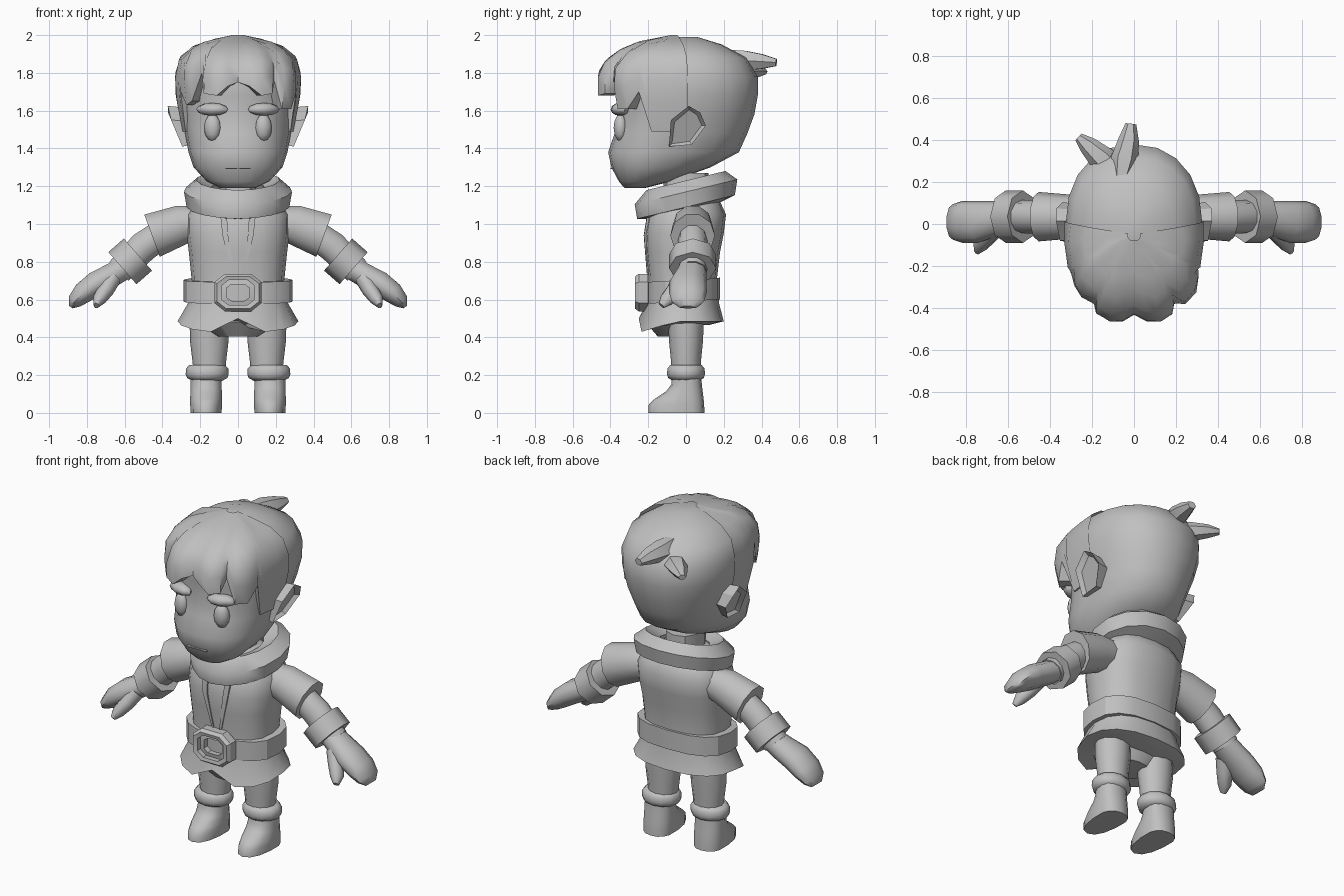
import bpy, bmesh, math
from mathutils import Vector

if "Cube" in bpy.data.objects:
    bpy.data.objects.remove(bpy.data.objects["Cube"])

GREY = bpy.data.materials.new("plain grey")
GREY.diffuse_color = (0.53, 0.53, 0.53, 1)
GREY.use_nodes = True
GREY.node_tree.nodes["Principled BSDF"].inputs["Base Color"].default_value = GREY.diffuse_color


def finish(bm, name, mirror=False, angle=38):
    bmesh.ops.recalc_face_normals(bm, faces=bm.faces)
    me = bpy.data.meshes.new(name)
    bm.to_mesh(me)
    bm.free()
    ob = bpy.data.objects.new(name, me)
    bpy.context.collection.objects.link(ob)
    me.materials.append(GREY)
    bpy.ops.object.select_all(action='DESELECT')
    ob.select_set(True)
    bpy.context.view_layer.objects.active = ob
    bpy.ops.object.shade_smooth_by_angle(angle=math.radians(angle))
    if mirror:
        ob.modifiers.new("mirror", 'MIRROR').use_clip = False
    return ob


def loft(name, rings, mirror=False, closed=False, wrap=True, caps=True, angle=38):
    """Skin a list of point rings; closed joins the last ring to the first."""
    bm = bmesh.new()
    vs = [[bm.verts.new(p) for p in r] for r in rings]
    n = len(vs[0])
    for k in range(len(vs) if closed else len(vs) - 1):
        a, b = vs[k], vs[(k + 1) % len(vs)]
        for i in range(n if wrap else n - 1):
            j = (i + 1) % n
            bm.faces.new((a[i], a[j], b[j], b[i]))
    if caps and not closed:
        bm.faces.new(vs[0])
        bm.faces.new(vs[-1])
    return finish(bm, name, mirror, angle)


def sp(v, e):
    return math.copysign(abs(v) ** (2 / e), v)


def oval(z, hx, yf, yb, yc=None, cx=0, n=16, e=2.3):
    """Horizontal ring with different depths in front and behind."""
    yc = (yf + yb) / 2 if yc is None else yc
    pts = []
    for i in range(n):
        t = 2 * math.pi * i / n
        s, c = sp(math.sin(t), e), sp(math.cos(t), e)
        pts.append((cx + hx * s, yc + c * ((yb - yc) if c > 0 else (yc - yf)), z))
    return pts


def tube(name, stations, n=10, mirror=True, angle=38):
    """Stations: (point, in-plane radius, sideways radius)."""
    ps = [Vector(s[0]) for s in stations]
    rings = []
    for i, (p, rn, ry) in enumerate(stations):
        d = (ps[min(i + 1, len(ps) - 1)] - ps[max(i - 1, 0)]).normalized()
        side = Vector((0, 1, 0)) if abs(d.y) < 0.75 else Vector((1, 0, 0))
        nrm = d.cross(side).normalized()
        side = nrm.cross(d)
        rings.append([ps[i] + side * ry * math.cos(2 * math.pi * k / n)
                      + nrm * rn * math.sin(2 * math.pi * k / n) for k in range(n)])
    return loft(name, rings, mirror, angle=angle)


def ball(name, loc, size, tilt=0, seg=10, mirror=True):
    bm = bmesh.new()
    bmesh.ops.create_uvsphere(bm, u_segments=seg, v_segments=6, radius=1)
    for v in bm.verts:
        x, y, z = (v.co[i] * size[i] for i in range(3))
        v.co = (loc[0] + x * math.cos(tilt) - y * math.sin(tilt),
                loc[1] + x * math.sin(tilt) + y * math.cos(tilt), loc[2] + z)
    return finish(bm, name, mirror, 60)


# Head with rounded back: (z, half width, front, back, widest y)
head = [(1.19, .09, -.325, -.22, -.27), (1.225, .165, -.355, -.08, -.23), (1.30, .235, -.395, .13, -.18),
        (1.38, .262, -.412, .28, -.13), (1.48, .28, -.378, .325, -.08), (1.58, .302, -.365, .362, -.03),
        (1.68, .322, -.37, .38, 0), (1.78, .326, -.38, .38, 0), (1.88, .295, -.34, .32, 0),
        (1.95, .19, -.2, .19, 0), (1.99, .07, -.1, .06, 0)]
loft("head", [oval(*h, n=20, e=2.2) for h in head], angle=50)

# Fringe: columns of (angle from front, lower edge height, outward scale)
DOME = [(1.45, .285, .34), (1.6, .315, .39), (1.7, .335, .42), (1.83, .333, .412),
        (1.91, .295, .335), (1.965, .195, .21), (2.0, .03, .03)]
COLS = [(-97, 1.56, 1), (-86, 1.49, 1), (-70, 1.49, 1), (-66, 1.70, .98), (-56, 1.63, 1),
        (-46, 1.65, 1), (-34, 1.80, .95), (-29, 1.69, 1.02), (-16, 1.68, 1.04), (-7, 1.73, 1),
        (0, 1.75, .92), (8, 1.73, 1), (18, 1.68, 1.05), (29, 1.69, 1.03), (34, 1.76, .95),
        (42, 1.61, 1.04), (54, 1.61, 1.07), (64, 1.70, 1.01), (70, 1.49, 1), (86, 1.49, 1),
        (97, 1.56, 1)]


def dome(z):
    for (z0, a0, b0), (z1, a1, b1) in zip(DOME, DOME[1:]):
        if z <= z1:
            f = (z - z0) / (z1 - z0)
            return a0 + (a1 - a0) * f, b0 + (b1 - b0) * f
    return DOME[-1][1:]


rows = []
for f in (0, .04, .12, .25, .45, .7, 1, 1.01):
    row = []
    for a, zb, s in COLS:
        t = math.radians(a)
        z = 2.0 - (2.0 - zb) * min(f, 1)
        hx, hy = dome(z)
        k = 1 + (s - 1) * min(f * 1.5, 1)
        if f > 1:
            k *= .8
        row.append((hx * k * sp(math.sin(t), 2.3), -.05 - hy * k * sp(math.cos(t), 2.2), z))
    rows.append(row)
loft("hair_fringe", rows, wrap=False, caps=False, angle=45)

# Two blunt tufts at the back of the hair
tube("hair_tuft_long", [((-.06, .22, 1.875), .055, .045), ((-.045, .31, 1.865), .06, .065),
                        ((-.025, .40, 1.86), .045, .05), ((-.015, .478, 1.855), .022, .026)], 6, False)
tube("hair_tuft_short", [((-.08, .22, 1.81), .05, .05), ((-.15, .31, 1.81), .05, .065),
                         ((-.22, .375, 1.81), .035, .045), ((-.265, .415, 1.805), .016, .022)], 6, False)

# Ears: slanted hexagon with sunken middle
bm = bmesh.new()
EAR = [(-.09, 1.41), (-.08, 1.55), (.015, 1.625), (.075, 1.59), (.105, 1.52), (.03, 1.42)]
outer = [bm.verts.new((min(.295 + (z - 1.41) * .42, .372), y, z)) for y, z in EAR]
inner = [bm.verts.new((.245, y * .85, 1.51 + (z - 1.51) * .9)) for y, z in EAR]
for i in range(6):
    j = (i + 1) % 6
    bm.faces.new((outer[i], outer[j], inner[j], inner[i]))
lid = bm.faces.new(outer)
bm.faces.new(inner)
bmesh.ops.recalc_face_normals(bm, faces=bm.faces)
bmesh.ops.inset_region(bm, faces=[lid], thickness=.022, depth=0)
bmesh.ops.translate(bm, verts=lid.verts, vec=(-.025, 0, 0))
finish(bm, "ear", True, 30)

# Face details
ball("eye", (.135, -.348, 1.51), (.046, .036, .072), .25)
ball("eyebrow", (.137, -.35, 1.607), (.088, .045, .034), .3, 8)
loft("mouth", [[(x, y, z) for y, z in ((-.401, 1.29), (-.401, 1.296), (-.36, 1.296), (-.36, 1.29))]
               for x in (-.065, .065)])

# Neck and tilted collar, narrower in front
loft("neck", [oval(z, .1, -.12, .12, n=10) for z in (1.08, 1.27)])
COLLAR = [(.272, -.05), (.286, .03), (.22, .09), (.14, .05), (.19, -.07)]
collar = []
for k in range(16):
    t = 2 * math.pi * k / 16
    w = 1 + .1 * math.cos(t)
    collar.append([(r * math.sin(t) * w, r * .95 * math.cos(t), 1.14 + z + .23 * r * math.cos(t))
                   for r, z in COLLAR])
loft("collar", collar, closed=True, angle=50)

# Torso
TORSO = [(.66, .247, -.2, .165), (.72, .247, -.2, .165), (.85, .26, -.215, .18), (.95, .273, -.22, .2),
         (1.05, .272, -.2, .212), (1.12, .22, -.15, .18), (1.18, .12, -.1, .12)]
loft("jacket", [oval(*t, e=2.5) for t in TORSO], angle=45)

# Lapel strips
tip = [(.018, -.207, .73), (.03, -.205, .73), (.03, -.19, .73), (.018, -.19, .73)]
mid = [(.052, -.224, .94), (.082, -.222, .94), (.082, -.2, .94), (.052, -.2, .94)]
top = [(.06, -.205, 1.06), (.095, -.203, 1.06), (.095, -.17, 1.06), (.06, -.17, 1.06)]
loft("lapel", [tip, mid, top], True)

# Flared jacket hem, split at the front, closed underneath, over shorts
hem = []
for x, y, z in oval(0, .32, -.25, .2, e=2.4):
    zz = .485 + .3 * min(0, y + .05)
    hem.append((x, y, .5 if abs(x) < .03 and y < 0 else zz))
under = [(x * .6, y * .6, .465) for x, y, z in hem]
loft("jacket_hem", [oval(.70, .25, -.2, .165, e=2.4), oval(.58, .265, -.21, .175, e=2.4), hem, under])
loft("shorts", [oval(.60, .23, -.18, .1), oval(.48, .23, -.215, .08), oval(.405, .11, -.15, .05)])

# Belt, slightly lower at the front
belt = []
for z, g in ((.59, -.03), (.59, .03), (.705, .03), (.705, -.03)):
    belt.append([(x, y, zz + .06 * y) for x, y, zz in oval(z, .258 + g, -.18 - g, .15 + g, e=2.6)])
loft("belt", belt, closed=True, angle=30)


# Buckle: two nested frames
def frame(name, rings):
    loft(name, [[(hx * sp(math.cos(t), 3), y, .637 + hz * sp(math.sin(t), 3))
                 for t in [math.pi * (k + .5) / 4 for k in range(8)]] for hx, hz, y in rings],
         closed=True, angle=25)


frame("buckle", [(.132, .105, -.2), (.132, .105, -.25), (.118, .09, -.27), (.092, .07, -.265), (.092, .07, -.2)])
frame("buckle_inner", [(.092, .07, -.2), (.092, .07, -.235), (.065, .046, -.24), (.065, .046, -.2)])

# Arms: sleeve, forearm, wristband, mitten hand, thumb
Y = .035
tube("sleeve", [((.2, Y, 1.01), .09, .09), ((.3, Y, .995), .11, .105), ((.455, Y, .938), .125, .118)], 10)
tube("forearm", [((.4, Y, .95), .08, .075), ((.5, Y, .88), .085, .08), ((.63, Y, .75), .075, .075)], 10)
tube("wristband", [((.53, Y, .838), .113, .125), ((.612, Y, .766), .113, .125)], 8, angle=50)
H = .01
tube("hand", [((.59, Y, .775), .065, .07), ((.67, Y - .01, .728), .066, .085), ((.75, H, .685), .068, .1),
              ((.82, H, .635), .06, .1), ((.865, H, .59), .042, .085), ((.885, H, .56), .012, .05)], 10, angle=55)
tube("thumb", [((.665, -.02, .71), .045, .05), ((.70, -.06, .65), .043, .045),
               ((.735, -.10, .60), .036, .04), ((.75, -.13, .568), .015, .02)], 8, angle=55)

# Legs, boot cuffs and boots
loft("leg", [oval(z, h, -d, d, cx=.152, n=12, e=2)
             for z, h, d in ((.2, .082, .078), (.28, .09, .08), (.38, .102, .09), (.5, .105, .095))], True)
loft("boot_cuff", [oval(z, h, -h * .88, h * .88, cx=.163, n=12, e=2)
                   for z, h in ((.17, .08), (.185, .107), (.205, .114), (.235, .112), (.253, .095), (.255, .07))],
     True, angle=50)
BOOT = [(0, .084, -.2, .098), (.045, .086, -.197, .096), (.075, .086, -.165, .093),
        (.115, .085, -.105, .088), (.15, .084, -.078, .084), (.2, .083, -.074, .08)]
loft("boot", [oval(*b, cx=.169, yc=.01, n=14, e=2.3) for b in BOOT], True, angle=50)
